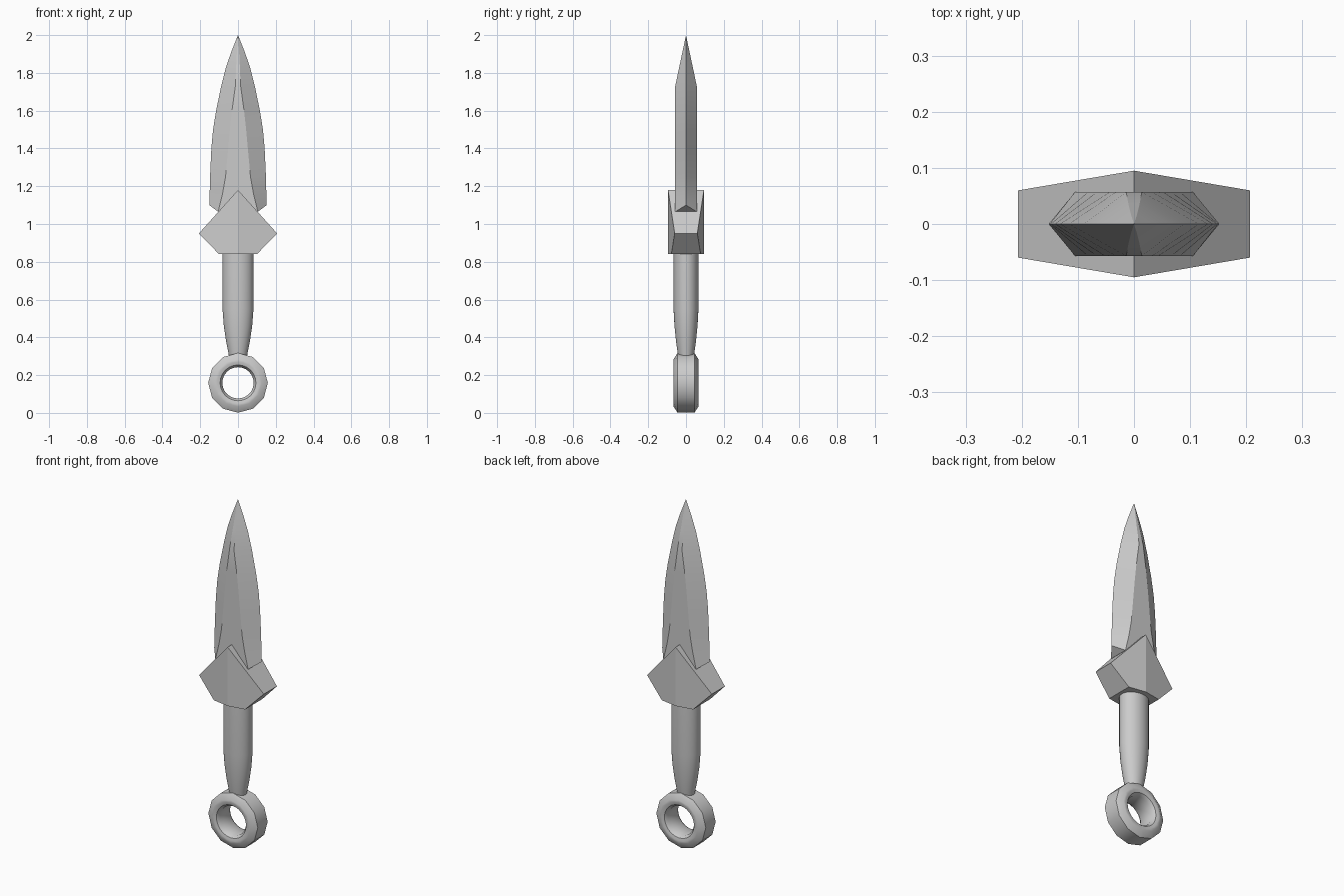
import bpy
import math

if "Cube" in bpy.data.objects:
    bpy.data.objects.remove(bpy.data.objects["Cube"], do_unlink=True)

steel = bpy.data.materials.new("grey steel")
steel.use_nodes = True
grey = (0.6, 0.6, 0.6, 1)
steel.diffuse_color = grey
steel.node_tree.nodes["Principled BSDF"].inputs["Base Color"].default_value = grey


def make(name, verts, faces, angle=None):
    mesh = bpy.data.meshes.new(name)
    mesh.from_pydata(verts, [], faces)
    mesh.materials.append(steel)
    obj = bpy.data.objects.new(name, mesh)
    bpy.context.collection.objects.link(obj)
    bpy.ops.object.select_all(action="DESELECT")
    obj.select_set(True)
    bpy.context.view_layer.objects.active = obj
    bpy.ops.object.mode_set(mode="EDIT")
    bpy.ops.mesh.select_all(action="SELECT")
    bpy.ops.mesh.normals_make_consistent(inside=False)
    bpy.ops.object.mode_set(mode="OBJECT")
    if angle:
        bpy.ops.object.shade_smooth_by_angle(angle=math.radians(angle))
    return obj


def bridge(rows, n, closed=False):
    """Quads joining successive loops of n vertices."""
    faces = []
    for r in range(rows if closed else rows - 1):
        a, b = r * n, (r + 1) % rows * n
        for i in range(n):
            j = (i + 1) % n
            faces.append((a + i, a + j, b + j, b + i))
    return faces


# Blade: six-sided sections (height, half width, half flat, half thickness)
sections = [(1.10, 0.152, 0.105, 0.057), (1.16, 0.15, 0.082, 0.057),
            (1.25, 0.148, 0.066, 0.057), (1.40, 0.141, 0.052, 0.057),
            (1.50, 0.132, 0.043, 0.057), (1.60, 0.116, 0.032, 0.057),
            (1.73, 0.089, 0.014, 0.057), (1.83, 0.064, 0.010, 0.036),
            (1.91, 0.036, 0.006, 0.019)]
verts = []
for k, (z, w, f, t) in enumerate(sections):
    zf = z - 0.035 if k == 0 else z
    verts += [(w, 0, z), (f, t, zf), (-f, t, zf), (-w, 0, z), (-f, -t, zf), (f, -t, zf)]
n = len(verts)
verts.append((0, 0, 2))
faces = bridge(len(sections), 6)
faces += [(n - 6 + i, n - 6 + (i + 1) % 6, n) for i in range(6)]
faces += [(0, 1, 5), (1, 2, 4, 5), (2, 3, 4)]
make("blade", verts, faces, 25)

# Guard: angular outline, thickest along the centre line
right_half = [(0, 0.84), (0.1, 0.84), (0.207, 0.95), (0, 1.18)]
verts, faces = [], []
for y_sign in (-1, 1):
    for x, z in right_half + [(-x, z) for x, z in right_half[1:3]]:
        verts.append((x, y_sign * (0.095 - 0.17 * abs(x)), z))
front_faces = [(0, 1, 2, 3), (0, 3, 5, 4)]
faces = front_faces + [tuple(i + 6 for i in f) for f in front_faces]
rim = [0, 1, 2, 3, 5, 4]
for i, a in enumerate(rim):
    b = rim[(i + 1) % 6]
    faces.append((a, b, b + 6, a + 6))
make("guard", verts, faces)

# Handle: tapered oval grip
grip = [(0.29, 0.046, 0.040), (0.33, 0.053, 0.046), (0.38, 0.063, 0.053),
        (0.46, 0.075, 0.061), (0.55, 0.082, 0.066), (0.86, 0.082, 0.066)]
sides = 32
verts = [(rx * math.cos(math.tau * i / sides), ry * math.sin(math.tau * i / sides), z)
         for z, rx, ry in grip for i in range(sides)]
faces = bridge(len(grip), sides)
faces += [tuple(range(sides)), tuple(range(len(verts) - sides, len(verts)))]
make("handle", verts, faces, 30)

# Pommel ring: twelve-sided chamfered outside, round hole
section = [(0.083, -0.045), (0.095, -0.062), (0.110, -0.066), (0.125, -0.066),
           (0.158, -0.045), (0.158, 0.045), (0.125, 0.066), (0.110, 0.066),
           (0.095, 0.062), (0.083, 0.045)]
verts = []
segments = 24
for i in range(segments):
    a = math.tau * i / segments
    for r, y in section:
        if i % 2 and r > 0.12:
            r *= math.cos(math.pi / 12)
        verts.append((r * math.cos(a), y, 0.159 + r * math.sin(a)))
make("pommel_ring", verts, bridge(segments, len(section), True), 35)
